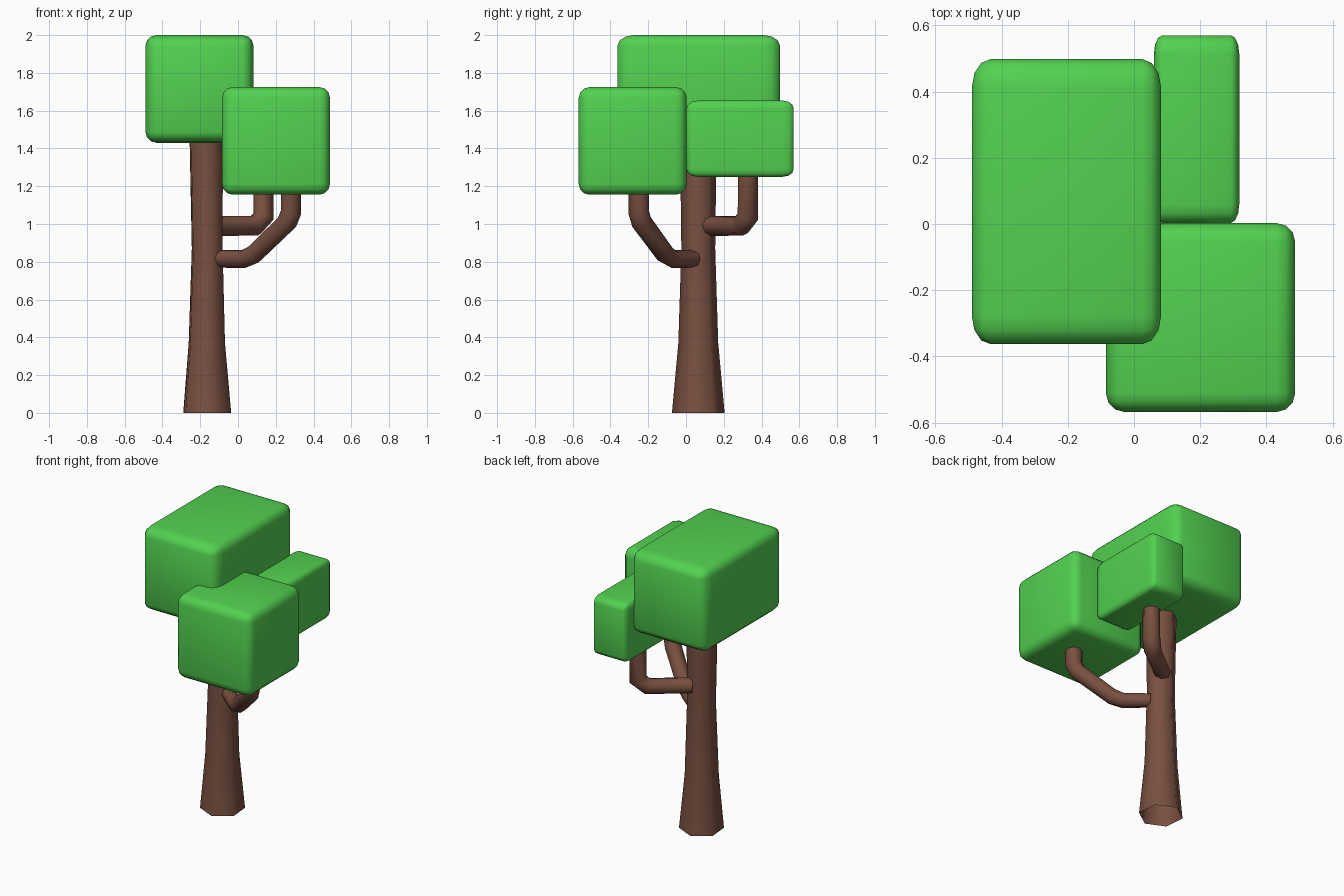
import bpy, bmesh, math
from mathutils import Matrix, Vector

if "Cube" in bpy.data.objects:
    bpy.data.objects.remove(bpy.data.objects["Cube"])


def material(name, color):
    mat = bpy.data.materials.new(name)
    mat.diffuse_color = (*color, 1)
    mat.use_nodes = True
    mat.node_tree.nodes["Principled BSDF"].inputs["Base Color"].default_value = mat.diffuse_color
    return mat


bark = material("bark", (0.19, 0.08, 0.052))
leaf = material("leaf", (0.085, 0.64, 0.08))


def finish(obj, mat):
    obj.data.materials.append(mat)
    bpy.ops.object.select_all(action='DESELECT')
    obj.select_set(True)
    bpy.context.view_layer.objects.active = obj
    if obj.type == 'CURVE':
        bpy.ops.object.convert(target='MESH')
    bpy.ops.object.shade_smooth_by_angle(angle=math.radians(65))


def mesh_object(name, bm, mat):
    bmesh.ops.recalc_face_normals(bm, faces=bm.faces)
    mesh = bpy.data.meshes.new(name)
    bm.to_mesh(mesh)
    bm.free()
    obj = bpy.data.objects.new(name, mesh)
    bpy.context.collection.objects.link(obj)
    finish(obj, mat)


# Rounded leaf block: bevelled unit cube stretched between two corners
def leaf_block(name, low, high):
    low, high = Vector(low), Vector(high)
    bm = bmesh.new()
    bmesh.ops.create_cube(bm, size=1)
    bmesh.ops.bevel(bm, geom=bm.edges[:], offset=0.1, segments=3,
                    profile=0.5, affect='EDGES')
    bm.transform(Matrix.Translation((low + high) / 2)
                 @ Matrix.Diagonal((*(high - low), 1)))
    mesh_object(name, bm, leaf)


# Flared six-sided trunk, open at the base
def trunk():
    bm = bmesh.new()
    rings = []
    for z, r, x in [(0, 0.14, -0.163), (0.37, 0.106, -0.165), (0.87, 0.09, -0.163),
                    (1.43, 0.097, -0.168), (1.5, 0.097, -0.168)]:
        angles = [math.radians(35 + 60 * k) for k in range(6)]
        rings.append([bm.verts.new((x + r * math.cos(a), 0.065 + r * math.sin(a), z))
                      for a in angles])
    for a, b in zip(rings, rings[1:]):
        for i in range(6):
            j = (i + 1) % 6
            bm.faces.new((a[i], a[j], b[j], b[i]))
    bm.faces.new(rings[-1])
    mesh_object("trunk", bm, bark)


# Bent tubular branch along a short path
def branch(name, points, radii):
    curve = bpy.data.curves.new(name, 'CURVE')
    curve.dimensions = '3D'
    curve.bevel_depth = 0.05
    curve.bevel_resolution = 2
    curve.use_fill_caps = True
    spline = curve.splines.new('POLY')
    spline.points.add(len(points) - 1)
    for p, co, r in zip(spline.points, points, radii):
        p.co = (*co, 1)
        p.radius = r / 0.05
    obj = bpy.data.objects.new(name, curve)
    bpy.context.collection.objects.link(obj)
    finish(obj, bark)


trunk()
branch("front_branch",
       [(-0.10, 0.04, 0.815), (0.03, -0.07, 0.815), (0.085, -0.11, 0.84),
        (0.26, -0.235, 1.01), (0.28, -0.25, 1.06), (0.28, -0.25, 1.22)],
       [0.046, 0.049, 0.052, 0.055, 0.055, 0.054])
branch("back_branch",
       [(-0.13, 0.12, 0.99), (0.09, 0.29, 0.99), (0.135, 0.328, 1.04),
        (0.135, 0.328, 1.3)],
       [0.053, 0.055, 0.057, 0.053])

leaf_block("top_leaves", (-0.49, -0.363, 1.43), (0.082, 0.498, 2.0))
leaf_block("front_leaves", (-0.085, -0.568, 1.155), (0.487, 0.003, 1.725))
leaf_block("back_leaves", (0.06, 0.003, 1.25), (0.318, 0.57, 1.653))
